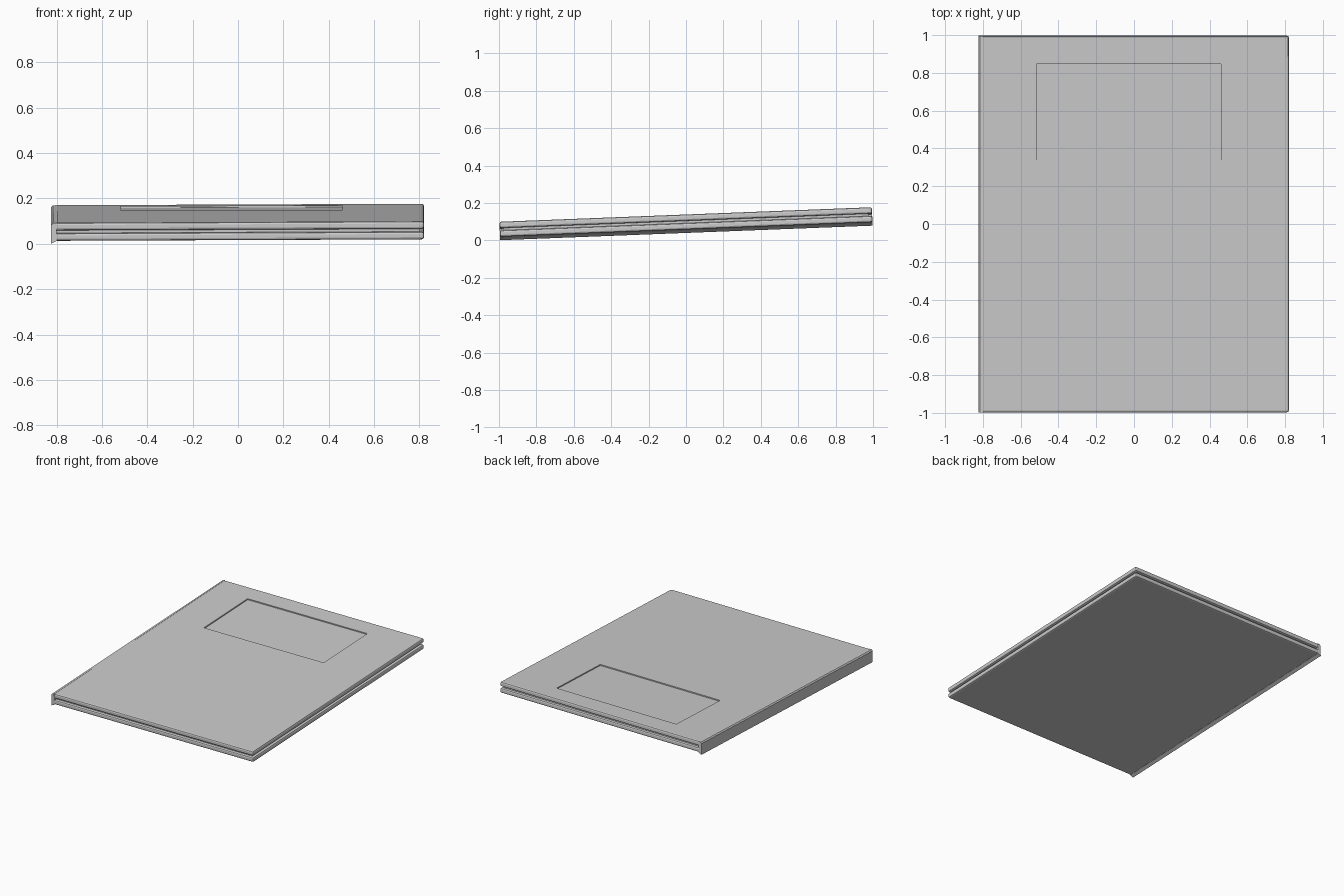
import bpy, bmesh
from math import atan
from mathutils import Matrix

if "Cube" in bpy.data.objects:
    bpy.data.objects.remove(bpy.data.objects["Cube"])

# Shared tilt: the closed folder rises towards the back and slightly to the right
TILT = (Matrix.Translation((0, 0, 0.055))
        @ Matrix.Rotation(-atan(0.004), 4, 'Y')
        @ Matrix.Rotation(atan(0.039), 4, 'X'))


def finish(name, bm):
    bmesh.ops.recalc_face_normals(bm, faces=bm.faces)
    mesh = bpy.data.meshes.new(name)
    bm.to_mesh(mesh)
    bm.free()
    obj = bpy.data.objects.new(name, mesh)
    bpy.context.collection.objects.link(obj)
    obj.matrix_world = TILT
    return obj


def slab(name, lo, hi, bevel=0.0):
    """Box between two corners, with optional chamfered edges."""
    bm = bmesh.new()
    bmesh.ops.create_cube(bm, size=1)
    for v in bm.verts:
        v.co = [hi[i] if v.co[i] > 0 else lo[i] for i in range(3)]
    if bevel:
        bmesh.ops.bevel(bm, geom=bm.edges[:], offset=bevel, segments=2,
                        profile=0.5, affect='EDGES')
    return finish(name, bm)


def extrude_y(name, profile, y0, y1):
    """Extrude an (x, z) profile along y."""
    bm = bmesh.new()
    face = bm.faces.new([bm.verts.new((x, y0, z)) for x, z in profile])
    ext = bmesh.ops.extrude_face_region(bm, geom=[face])
    for v in ext['geom']:
        if isinstance(v, bmesh.types.BMVert):
            v.co.y = y1
    return finish(name, bm)


# Two covers with a narrow gap
slab("bottom_cover", (-0.808, -0.995, 0.0), (0.82, 0.998, 0.034), 0.01)
top = slab("top_cover", (-0.808, -0.995, 0.046), (0.82, 0.998, 0.08), 0.01)

# Inner core set back inside the gap
slab("inner_core", (-0.808, -0.975, 0.03), (0.80, 0.978, 0.05))

# Spine strip along the left side
extrude_y("spine", [(-0.80, 0.0), (-0.824, -0.012), (-0.824, 0.070),
                    (-0.816, 0.078), (-0.80, 0.080)], -0.995, 0.998)

# Shallow recessed label panel in the top cover
cutter = slab("label_recess_cutter", (-0.515, 0.343, 0.072), (0.461, 0.852, 0.1))
cutter.hide_render = True
cutter.hide_viewport = True
cut = top.modifiers.new("label_recess", 'BOOLEAN')
cut.operation = 'DIFFERENCE'
cut.solver = 'EXACT'
cut.object = cutter
